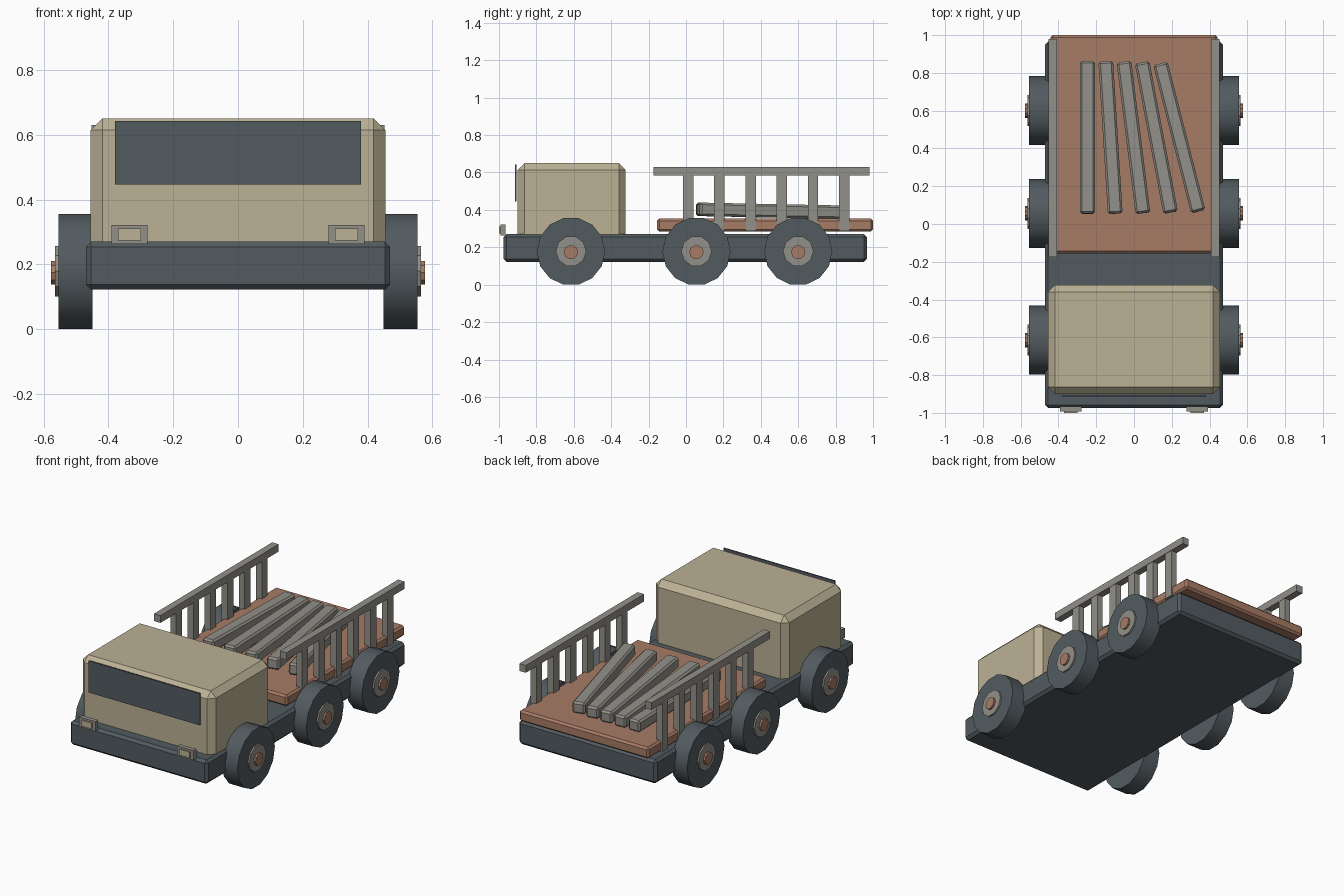
import bpy, bmesh
from math import pi
from mathutils import Matrix

if "Cube" in bpy.data.objects:
    bpy.data.objects.remove(bpy.data.objects["Cube"])


def material(name, rgb):
    m = bpy.data.materials.new(name)
    m.diffuse_color = (*rgb, 1)
    m.use_nodes = True
    m.node_tree.nodes["Principled BSDF"].inputs["Base Color"].default_value = m.diffuse_color
    return m


TAN = material("tan_paint", (0.50, 0.44, 0.30))
DARK = material("dark_slate", (0.085, 0.105, 0.118))
WOOD = material("wood", (0.39, 0.20, 0.13))
GREY = material("grey_metal", (0.29, 0.28, 0.25))


def finish(name, bm, mat):
    me = bpy.data.meshes.new(name)
    bmesh.ops.recalc_face_normals(bm, faces=bm.faces)
    bm.to_mesh(me)
    bm.free()
    ob = bpy.data.objects.new(name, me)
    me.materials.append(mat)
    bpy.context.collection.objects.link(ob)
    return ob


def box(name, lo, hi, mat, bevel=0.0):
    """Box between two corners, with a flat chamfer."""
    bm = bmesh.new()
    bmesh.ops.create_cube(bm, size=1)
    size = [b - a for a, b in zip(lo, hi)]
    bmesh.ops.scale(bm, vec=size, verts=bm.verts)
    if bevel:
        bmesh.ops.bevel(bm, geom=bm.edges[:], offset=bevel, segments=1,
                        affect='EDGES')
    ob = finish(name, bm, mat)
    ob.location = [(a + b) / 2 for a, b in zip(lo, hi)]
    return ob


def disc(name, x0, x1, y, z, r, sides, mat):
    """Cylinder along x from x0 to x1."""
    bm = bmesh.new()
    bmesh.ops.create_cone(bm, cap_ends=True, segments=sides, radius1=r,
                          radius2=r, depth=abs(x1 - x0),
                          matrix=Matrix.Rotation(pi / 2, 4, 'Y'))
    ob = finish(name, bm, mat)
    ob.location = ((x0 + x1) / 2, y, z)
    return ob


# Chassis, cab and windshield
box("chassis", (-0.47, -0.975, 0.122), (0.47, 0.967, 0.27), DARK, 0.016)
box("cab", (-0.455, -0.90, 0.225), (0.455, -0.323, 0.65), TAN, 0.036)
box("windshield", (-0.38, -0.915, 0.446), (0.38, -0.907, 0.642), DARK)

# Cargo bed
box("cargo_bed", (-0.442, -0.155, 0.284), (0.442, 1.0, 0.353), WOOD, 0.012)

for s, side in ((-1, "left"), (1, "right")):
    # Headlights
    x = s * 0.335
    box(f"headlight_{side}", (x - 0.056, -0.992, 0.262),
        (x + 0.056, -0.965, 0.322), GREY)
    box(f"headlight_lens_{side}", (x - 0.035, -1.0, 0.273),
        (x + 0.035, -0.985, 0.310), TAN)

    # Wheels with hubs and caps
    for y, place in ((-0.615, "front"), (0.056, "middle"), (0.60, "rear")):
        tag = f"{place}_{side}"
        tyre = disc(f"wheel_{tag}", s * 0.449, s * 0.555, y, 0.178, 0.1825, 14, DARK)
        bpy.context.view_layer.objects.active = tyre
        tyre.select_set(True)
        bpy.ops.object.shade_smooth_by_angle(angle=pi / 6)
        tyre.select_set(False)
        disc(f"hub_{tag}", s * 0.52, s * 0.565, y, 0.179, 0.082, 10, GREY)
        disc(f"hub_cap_{tag}", s * 0.54, s * 0.577, y, 0.174, 0.038, 10, WOOD)

    # Side rail with posts
    x = s * 0.43
    box(f"rail_{side}", (x - 0.022, -0.174, 0.585), (x + 0.022, 0.98, 0.63), GREY)
    for i in range(6):
        y = 0.011 + i * 0.167
        box(f"rail_post_{side}_{i + 1}", (x - 0.02, y - 0.028, 0.286),
            (x + 0.02, y + 0.028, 0.59), GREY)

# Fanned planks lying on the bed
for i in range(5):
    plank = box(f"plank_{i + 1}", (-0.039, -0.404, -0.036), (0.039, 0.404, 0.036),
                GREY, 0.011)
    plank.location = (-0.246 + 0.1215 * i, 0.458, 0.395)
    plank.rotation_euler = (-0.02, 0, 0.0625 * i)
